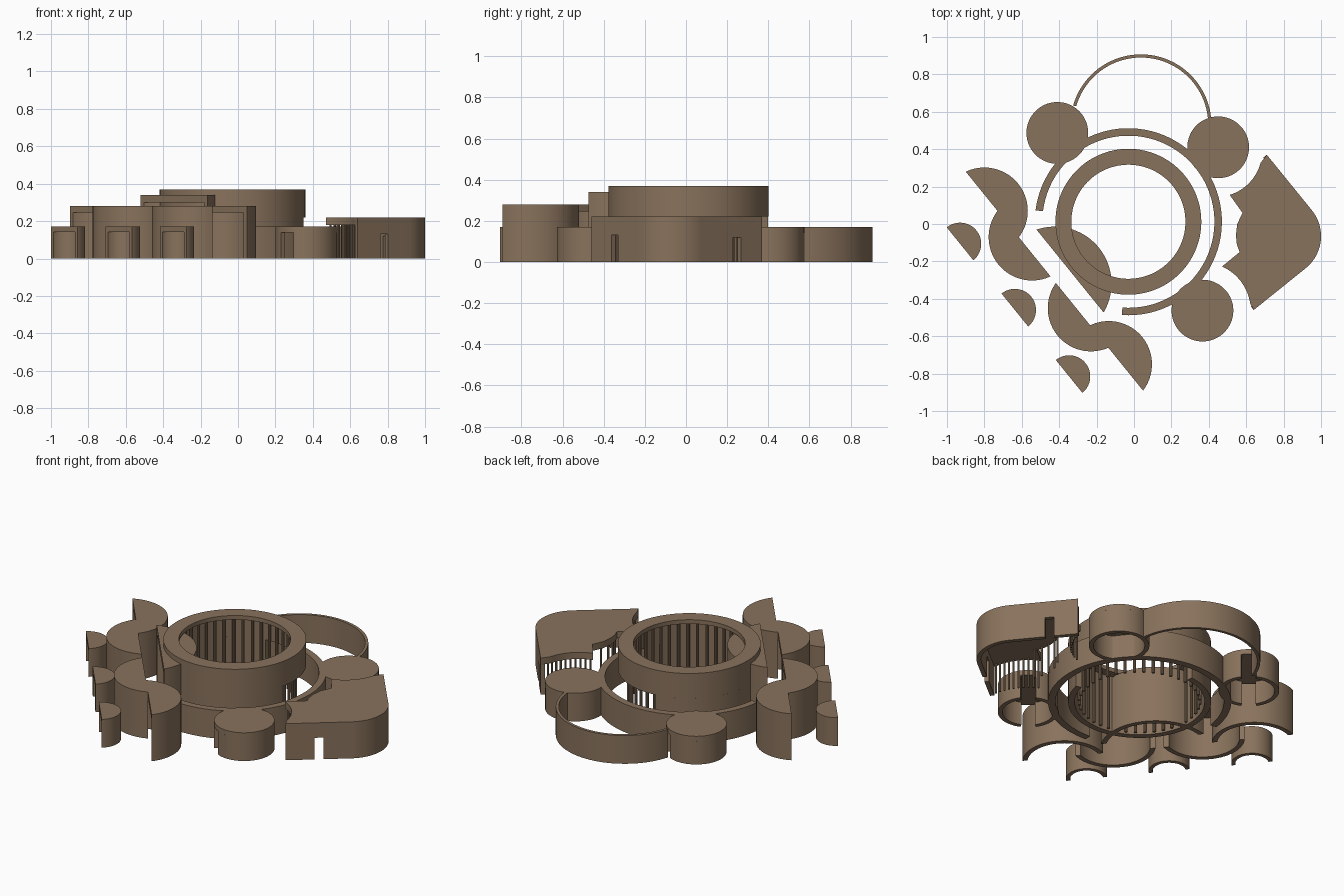
import bpy, bmesh, math
from mathutils import Vector

if "Cube" in bpy.data.objects:
    bpy.data.objects.remove(bpy.data.objects["Cube"])

mat = bpy.data.materials.new("warm_brown")
mat.diffuse_color = (0.25, 0.17, 0.108, 1)
mat.use_nodes = True
mat.node_tree.nodes["Principled BSDF"].inputs["Base Color"].default_value = mat.diffuse_color


def finish(name, bm):
    bmesh.ops.recalc_face_normals(bm, faces=bm.faces)
    me = bpy.data.meshes.new(name)
    bm.to_mesh(me)
    bm.free()
    me.materials.append(mat)
    ob = bpy.data.objects.new(name, me)
    bpy.context.collection.objects.link(ob)
    bpy.context.view_layer.objects.active = ob
    for o in bpy.context.selected_objects:
        o.select_set(False)
    ob.select_set(True)
    bpy.ops.object.shade_smooth_by_angle(angle=math.radians(30))
    return ob


def arc(c, r, a0, a1, n=0):
    n = n or max(3, int(abs(a1 - a0) / 4))
    return [(c[0] + r * math.cos(math.radians(a0 + (a1 - a0) * i / n)),
             c[1] + r * math.sin(math.radians(a0 + (a1 - a0) * i / n))) for i in range(n + 1)]


def prism(name, pts, z0, z1):
    bm = bmesh.new()
    f = bm.faces.new([bm.verts.new((x, y, z0)) for x, y in pts])
    ext = bmesh.ops.extrude_face_region(bm, geom=[f], use_keep_orig=True)
    bmesh.ops.translate(bm, vec=(0, 0, z1 - z0),
                        verts=[v for v in ext["geom"] if isinstance(v, bmesh.types.BMVert)])
    return finish(name, bm)


def strip(name, outer, inner, z0, z1, closed=False):
    """Wall between two plan curves with equal point counts."""
    bm = bmesh.new()
    if closed:
        outer, inner = outer[:-1], inner[:-1]
    rows = [[bm.verts.new((*o, z0)), bm.verts.new((*o, z1)), bm.verts.new((*i, z1)), bm.verts.new((*i, z0))]
            for o, i in zip(outer, inner)]
    pairs = list(zip(rows, rows[1:]))
    if closed:
        pairs.append((rows[-1], rows[0]))
    else:
        bm.faces.new(rows[0])
        bm.faces.new(rows[-1])
    for a, b in pairs:
        for k in range(4):
            bm.faces.new((a[k], a[(k + 1) % 4], b[(k + 1) % 4], b[k]))
    return finish(name, bm)


def ring(name, c, ro, ri, z0, z1, a0=0, a1=360):
    closed = abs(a1 - a0) >= 360
    return strip(name, arc(c, ro, a0, a1), arc(c, ri, a0, a1), z0, z1, closed)


def columns(name, pts, r, z0, z1):
    bm = bmesh.new()
    for x, y in pts:
        ret = bmesh.ops.create_cone(bm, cap_ends=True, segments=10, radius1=r, radius2=r, depth=z1 - z0)
        bmesh.ops.translate(bm, verts=ret["verts"], vec=(x, y, (z0 + z1) / 2))
    return finish(name, bm)


# Central drum: partly open wall, upper band, annular roof, inner colonnade
C = (-0.03, 0.012)
ring("drum_lower_wall", C, 0.39, 0.355, 0, 0.22, 97, 347)
ring("drum_upper_band", C, 0.39, 0.355, 0.22, 0.345)
ring("drum_roof", C, 0.39, 0.305, 0.345, 0.37)
columns("drum_columns", arc(C, 0.33, 0, 360, 40)[:-1], 0.009, 0, 0.35)

# Low outer ring and courtyard wall
ring("outer_ring_wall", C, 0.5, 0.46, 0, 0.17, -94, 173)
ring("courtyard_wall", (0.037, 0.53), 0.377, 0.36, 0, 0.17, 5, 164)


# Round pavilions with doorways
def pavilion(name, c, doors):
    r, t, half, dz = 0.165, 0.025, 15, 0.14
    doors = sorted(doors)
    for k, d in enumerate(doors):
        nxt = doors[(k + 1) % len(doors)]
        end = nxt if nxt > d else nxt + 360
        ring(f"{name}_wall_{k}", c, r, r - t, 0, dz, d + half, end - half)
    prism(f"{name}_roof", arc(c, r, 0, 360)[:-1], dz, 0.17)


pavilion("pavilion_north_west", (-0.41, 0.487), [50, 230])
pavilion("pavilion_north_east", (0.45, 0.41), [230])
pavilion("pavilion_south", (0.366, -0.463), [50, 230])

# Shells cut along parallel lines, open on the flat side
PHI = 39.0
NX, NY = math.cos(math.radians(PHI)), math.sin(math.radians(PHI))


def shell(name, c, r, d, side, h, t=0.028, slab=0.035):
    q = side * (d - c[0] * NX - c[1] * NY)
    mid = PHI if side > 0 else PHI + 180
    ao = math.degrees(math.acos(q / r))
    ai = math.degrees(math.acos(q / (r - t)))
    strip(name + "_wall", arc(c, r, mid - ao, mid + ao, 40), arc(c, r - t, mid - ai, mid + ai, 40), 0, h - slab)
    prism(name + "_roof", arc(c, r, mid - ao, mid + ao, 40), h - slab, h)


shell("west_shell_outer", (-0.80, 0.07), 0.232, -0.523, 1, 0.28)
shell("west_shell_inner", (-0.545, -0.07), 0.232, -0.523, -1, 0.28)
shell("south_shell_inner", (-0.23, -0.45), 0.231, -0.523, -1, 0.28)
shell("south_shell_outer", (-0.135, -0.75), 0.231, -0.523, 1, 0.28)
shell("entrance_shell", (-0.424, -0.318), 0.304, -0.424, 1, 0.34, 0.028, 0.04)
for i, c in enumerate([(-0.93, -0.106), (-0.637, -0.46), (-0.347, -0.815)]):
    shell(f"small_shell_{i}", c, 0.113, c[0] * NX + c[1] * NY, 1, 0.17, 0.022, 0.028)

# East hall: roof with concave notches, outer wall with two doors, slim columns
nose = arc((0.78, -0.065), 0.22, -51, 39, 24)
low_tip, high_tip = (0.64, -0.46), (0.71, 0.37)
low_notch = arc((0.366, -0.463), 0.258, 66, 9, 16)
high_notch = arc((0.44, 0.39), 0.245, -15, -73, 16)
left_edge = [(0.58, 0.06), (0.552, 0.0), (0.545, -0.06), (0.55, -0.11), (0.565, -0.15)]
prism("east_hall_roof", [low_tip] + nose + [high_tip] + high_notch + left_edge + low_notch, 0.18, 0.22)


def offset(path, t):
    out = []
    for i, p in enumerate(path):
        a = Vector(path[max(i - 1, 0)])
        b = Vector(path[min(i + 1, len(path) - 1)])
        d = (b - a).normalized()
        out.append((p[0] - d.y * t, p[1] + d.x * t))
    return out


def lerp(a, b, f):
    return (a[0] + (b[0] - a[0]) * f, a[1] + (b[1] - a[1]) * f)


def hall_wall(name, path, z0=0.0, z1=0.18):
    strip(name, path, offset(path, 0.025), z0, z1)


s, e = nose[0], nose[-1]
hall_wall("hall_wall_south", [low_tip, lerp(low_tip, s, 0.44)])
hall_wall("hall_lintel_south", [lerp(low_tip, s, 0.44), lerp(low_tip, s, 0.58)], 0.13)
hall_wall("hall_wall_nose", [lerp(low_tip, s, 0.58)] + nose + [lerp(e, high_tip, 0.52)])
hall_wall("hall_lintel_north", [lerp(e, high_tip, 0.52), lerp(e, high_tip, 0.65)], 0.12)
hall_wall("hall_wall_north", [lerp(e, high_tip, 0.65), high_tip])
columns("hall_columns", arc((0.366, -0.463), 0.272, 62, 10, 9) + arc((0.44, 0.39), 0.258, -14, -69, 9)
        + [(x + 0.015, y) for x, y in left_edge], 0.006, 0, 0.18)
